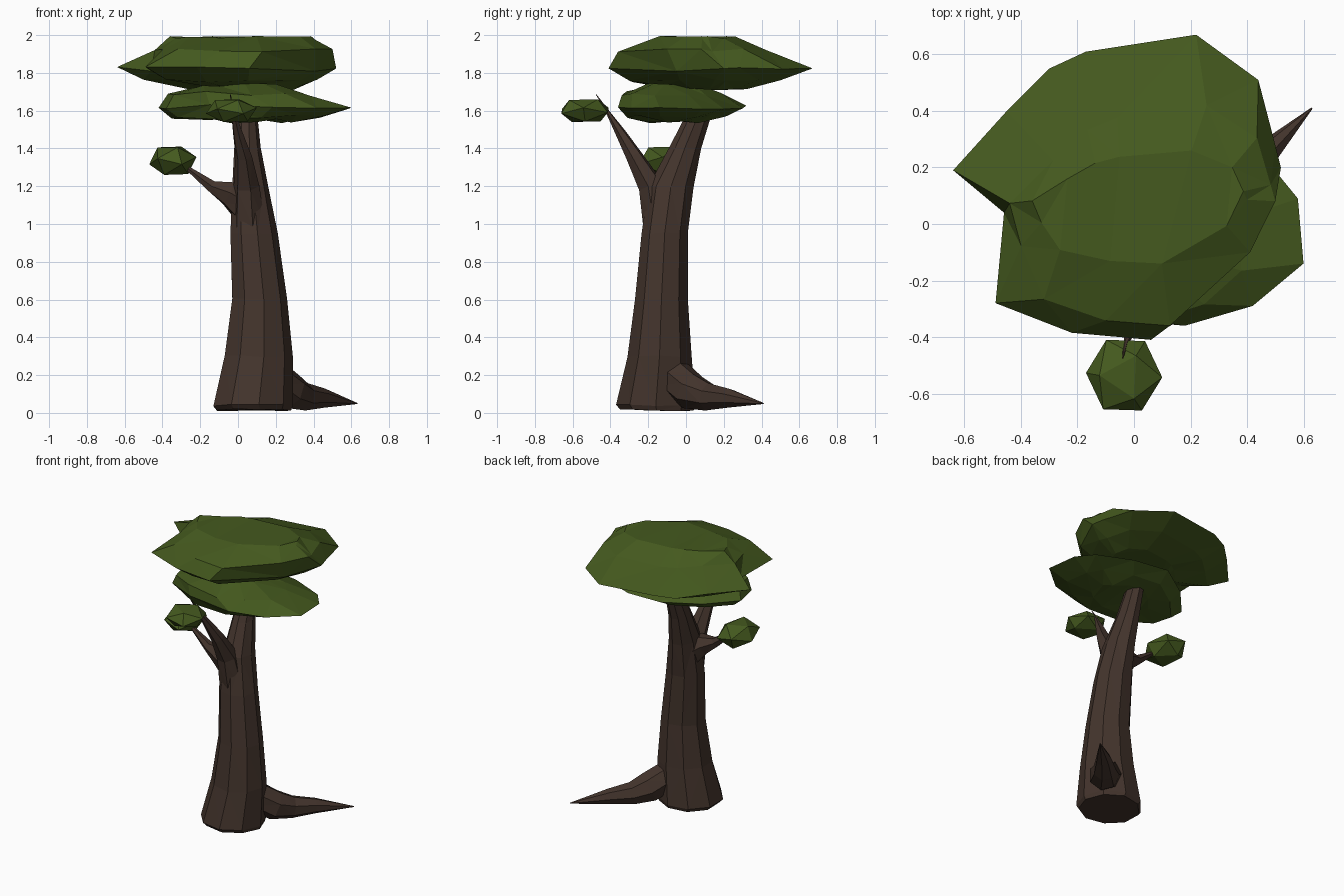
import bpy, bmesh, math, random
from mathutils import Vector, Matrix

random.seed(4)
cube = bpy.data.objects.get("Cube")
if cube:
    bpy.data.objects.remove(cube, do_unlink=True)


def material(name, colour):
    m = bpy.data.materials.new(name)
    m.use_nodes = True
    m.diffuse_color = colour
    bsdf = m.node_tree.nodes["Principled BSDF"]
    bsdf.inputs["Base Color"].default_value = colour
    bsdf.inputs["Roughness"].default_value = 0.9
    return m


BARK = material("brown bark", (0.056, 0.034, 0.025, 1))
LEAF = material("leaf green", (0.058, 0.100, 0.013, 1))


def finish(name, bm, mat):
    bmesh.ops.triangulate(bm, faces=bm.faces[:])
    bmesh.ops.recalc_face_normals(bm, faces=bm.faces[:])
    mesh = bpy.data.meshes.new(name)
    bm.to_mesh(mesh)
    bm.free()
    mesh.materials.append(mat)
    ob = bpy.data.objects.new(name, mesh)
    bpy.context.collection.objects.link(ob)


def skin(name, rings, mat):
    """Join matching rings of points with faces and cap both ends."""
    bm = bmesh.new()
    loops = [[bm.verts.new(p) for p in ring] for ring in rings]
    n = len(loops[0])
    for a, b in zip(loops, loops[1:]):
        for i in range(n):
            j = (i + 1) % n
            bm.faces.new((a[i], a[j], b[j], b[i]))
    bm.faces.new(loops[0][::-1])
    bm.faces.new(loops[-1])
    finish(name, bm, mat)


def fit(points, lo, hi):
    """Stretch points so that they fill the box from lo to hi."""
    out = [list(p) for p in points]
    for k in range(len(lo)):
        a, b = min(p[k] for p in points), max(p[k] for p in points)
        for p in out:
            p[k] = lo[k] + (p[k] - a) / (b - a) * (hi[k] - lo[k])
    return out


def stack(outline, layers, wobble):
    """Rings from one outline; each layer is (z, x min, x max, y min, y max)."""
    rings = []
    for z, x0, x1, y0, y1 in layers:
        flat = fit(outline, (x0, y0), (x1, y1))
        rings.append([(x, y, z + random.uniform(-wobble, wobble)) for x, y in flat])
    return rings


def limb(name, path, sides=6):
    """Tapering limb; each path point is (x, y, z, radius)."""
    pts = [Vector(p[:3]) for p in path]
    rings = []
    for i, p in enumerate(pts):
        along = pts[min(i + 1, len(pts) - 1)] - pts[max(i - 1, 0)]
        turn = along.to_track_quat('Z', 'Y')
        r = path[i][3]
        ring = []
        for k in range(sides):
            a = math.tau * k / sides
            ring.append(p + turn @ Vector((r * math.cos(a), r * math.sin(a), 0)))
        rings.append(ring)
    skin(name, rings, BARK)


def tuft(name, lo, hi, spin, tilt):
    """Small faceted leaf clump filling a box."""
    bm = bmesh.new()
    bmesh.ops.create_icosphere(bm, subdivisions=1, radius=1)
    bm.transform(Matrix.Rotation(spin, 4, 'Z') @ Matrix.Rotation(tilt, 4, 'Y'))
    for v, p in zip(bm.verts, fit([v.co[:] for v in bm.verts], lo, hi)):
        v.co = p
    finish(name, bm, LEAF)


# Trunk, leaning up to the crown
SIDES = 9
round_outline = [(math.cos(math.tau * k / SIDES), math.sin(math.tau * k / SIDES))
                 for k in range(SIDES)]
skin("trunk", stack(round_outline, [
    (0.015, -0.11, 0.28, -0.35, 0.04),
    (0.04, -0.13, 0.29, -0.37, 0.05),
    (0.3, -0.07, 0.29, -0.31, 0.03),
    (0.6, -0.03, 0.26, -0.27, 0.01),
    (0.95, -0.04, 0.21, -0.235, 0.01),
    (1.2, -0.03, 0.16, -0.2, 0.04),
    (1.4, -0.02, 0.12, -0.09, 0.08),
    (1.6, 0.0, 0.1, 0.01, 0.14)], 0.006), BARK)

# Root and branches
limb("root", [(0.18, -0.06, 0.19, 0.1), (0.275, 0.025, 0.115, 0.1),
              (0.35, 0.12, 0.085, 0.075), (0.45, 0.23, 0.078, 0.052),
              (0.63, 0.41, 0.05, 0.003)], 7)
limb("front_branch", [(0.06, -0.14, 1.0, 0.09), (0.045, -0.185, 1.2, 0.07),
                      (0.03, -0.275, 1.36, 0.045), (0.0, -0.345, 1.48, 0.028),
                      (-0.03, -0.425, 1.61, 0.008), (-0.04, -0.475, 1.685, 0.002)])
limb("right_branch", [(0.05, -0.11, 1.1, 0.11), (-0.05, -0.13, 1.165, 0.072),
                      (-0.14, -0.135, 1.2, 0.035), (-0.3, -0.13, 1.32, 0.008)])

# Leaf clumps at the branch tips
tuft("front_leaves", (-0.17, -0.66, 1.54), (0.1, -0.41, 1.66), 1.0, 0.6)
tuft("right_leaves", (-0.47, -0.25, 1.26), (-0.22, 0.05, 1.41), 0.9, 0.6)

# Lower leaf layer
low_outline = [(0.6, -0.14), (0.58, 0.09), (0.49, 0.2), (0.25, 0.3), (-0.02, 0.32),
               (-0.25, 0.17), (-0.42, -0.02), (-0.38, -0.2), (-0.15, -0.33),
               (0.18, -0.36), (0.42, -0.29)]
skin("lower_crown", stack(low_outline, [
    (1.545, -0.15, 0.28, -0.2, 0.12),
    (1.565, -0.35, 0.45, -0.31, 0.22),
    (1.62, -0.42, 0.6, -0.36, 0.32),
    (1.69, -0.37, 0.38, -0.34, 0.2),
    (1.735, -0.2, 0.2, -0.2, 0.08)], 0.012), LEAF)

# Upper leaf layer: notched rim below, rounder dome above
rim = [(0.52, 0.2), (0.5, 0.28), (0.44, 0.51), (0.22, 0.67), (-0.17, 0.61),
       (-0.3, 0.55), (-0.45, 0.4), (-0.64, 0.19), (-0.46, 0.04),
       (-0.49, -0.28), (-0.22, -0.385), (0.06, -0.41), (0.41, -0.05)]
dome = [(-0.59, -0.02) if p == (-0.46, 0.04) else p for p in rim]
skin("upper_crown", stack(rim, [
    (1.72, -0.25, 0.3, -0.12, 0.32),
    (1.755, -0.5, 0.42, -0.3, 0.5),
    (1.82, -0.64, 0.52, -0.41, 0.67)], 0.012) + stack(dome, [
    (1.92, -0.44, 0.5, -0.36, 0.42),
    (1.988, -0.36, 0.4, -0.14, 0.26)], 0.008), LEAF)
